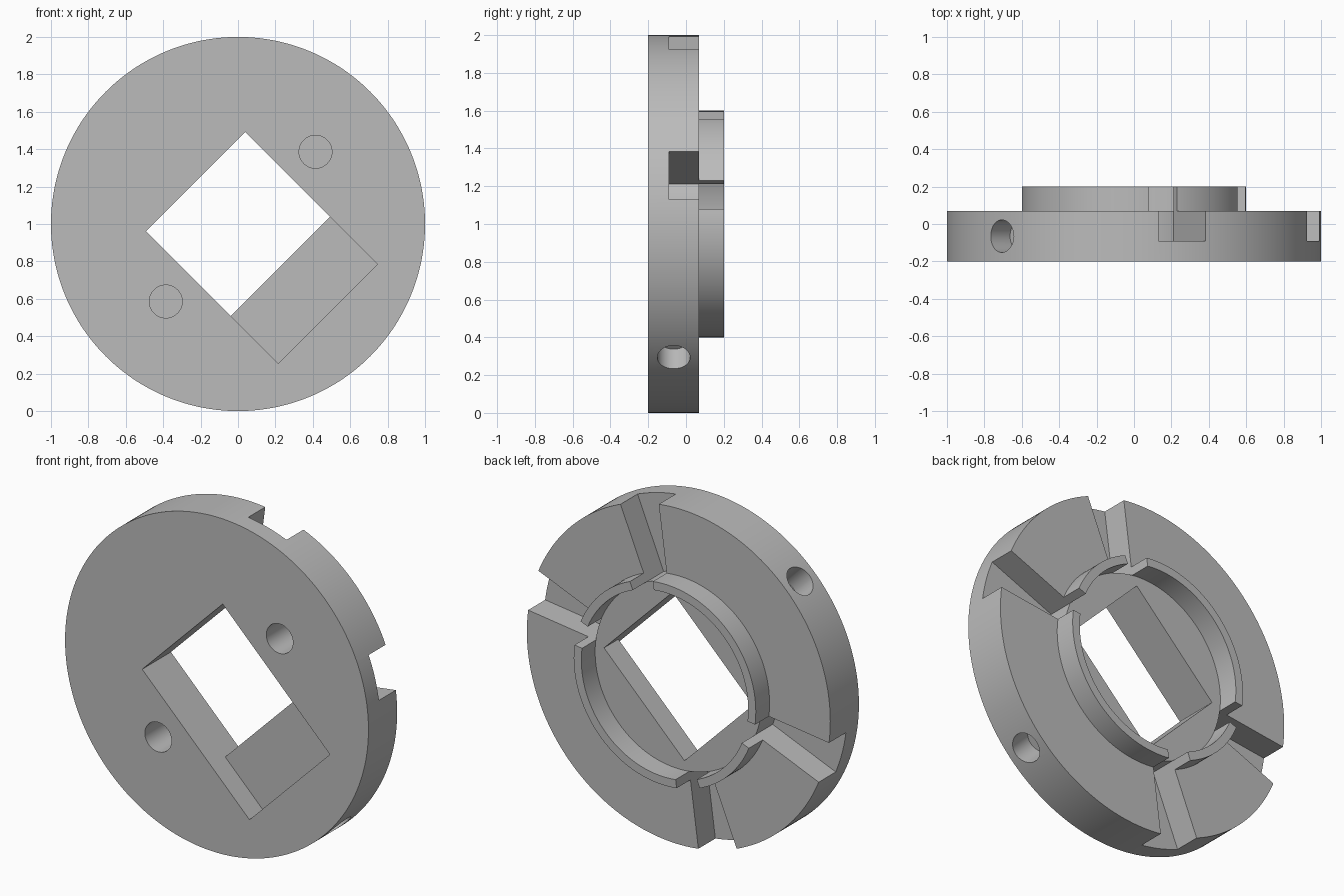
import bpy, bmesh
from math import sin, cos, radians
from mathutils import Matrix, Vector

if "Cube" in bpy.data.objects:
    bpy.data.objects.remove(bpy.data.objects["Cube"], do_unlink=True)

grey = bpy.data.materials.new("plain grey")
grey.use_nodes = True
COLOUR = (0.5, 0.5, 0.5, 1)
grey.diffuse_color = COLOUR
grey.node_tree.nodes["Principled BSDF"].inputs["Base Color"].default_value = COLOUR

FRONT, FACE, BACK = -0.2, 0.07, 0.2      # y levels of the plate and ring
BORE, RING = 0.55, 0.6                   # ring radii
ALONG = Vector((1, 0, -1)).normalized()  # long axis of the pocket
ACROSS = Vector((1, 0, 1)).normalized()
CENTRE = Vector((0, 0, 1))


def finish(name, bm):
    bmesh.ops.recalc_face_normals(bm, faces=bm.faces)
    mesh = bpy.data.meshes.new(name)
    bm.to_mesh(mesh)
    bm.free()
    mesh.materials.append(grey)
    obj = bpy.data.objects.new(name, mesh)
    bpy.context.collection.objects.link(obj)
    return obj


def prism(name, outline, y0, y1):
    """Extrude an outline of (x, z) points, relative to the centre, along y."""
    bm = bmesh.new()
    face = bm.faces.new([bm.verts.new((x, y0, z + 1)) for x, z in outline])
    out = bmesh.ops.extrude_face_region(bm, geom=[face])
    moved = [v for v in out["geom"] if isinstance(v, bmesh.types.BMVert)]
    bmesh.ops.translate(bm, verts=moved, vec=(0, y1 - y0, 0))
    return finish(name, bm)


def arc(radius, start, end):
    steps = max(8, round((end - start) / 1.5))
    angles = [radians(start + (end - start) * i / steps) for i in range(steps + 1)]
    return [(radius * cos(a), radius * sin(a)) for a in angles]


def sector(name, r0, r1, start, end, y0, y1):
    return prism(name, arc(r0, start, end) + arc(r1, start, end)[::-1], y0, y1)


def block(name, u0, u1, half, y0, y1):
    """Box lined up with the pocket's diagonal axis."""
    corners = [ALONG * u + ACROSS * v for u, v in
               ((u0, -half), (u1, -half), (u1, half), (u0, half))]
    return prism(name, [(c.x, c.z) for c in corners], y0, y1)


def drill(name, start, end, radius):
    """Cylinder between two points."""
    axis = end - start
    turn = axis.to_track_quat('Z', 'Y').to_matrix().to_4x4()
    bm = bmesh.new()
    bmesh.ops.create_cone(bm, cap_ends=True, segments=48, radius1=radius, radius2=radius,
                          depth=axis.length,
                          matrix=Matrix.Translation((start + end) / 2) @ turn)
    return finish(name, bm)


def cut(target, cutters):
    """Subtract the cutters, keep the result and discard the cutters."""
    for c in cutters:
        mod = target.modifiers.new("cut", 'BOOLEAN')
        mod.operation, mod.solver, mod.object = 'DIFFERENCE', 'EXACT', c
    graph = bpy.context.evaluated_depsgraph_get()
    mesh = bpy.data.meshes.new_from_object(target.evaluated_get(graph))
    target.modifiers.clear()
    target.data = mesh
    for c in cutters:
        bpy.data.objects.remove(c, do_unlink=True)


# Round base plate
plate = prism("base_plate", arc(1, 0, 360)[:-1], FRONT, FACE)

# Front pocket with its square through opening
cutters = [block("pocket_cutter", -0.32, 0.68, 0.375, FRONT - 0.1, -0.065),
           block("opening_cutter", -0.32, 0.32, 0.375, FRONT - 0.15, FACE + 0.1)]

for side in (-1, 1):
    # Blind screw holes in the front, beside the opening
    spot = CENTRE + ALONG * 0.02 + ACROSS * 0.566 * side
    cutters.append(drill("screw_hole_cutter", spot + Vector((0, FRONT - 0.1, 0)),
                         spot + Vector((0, 0.01, 0)), 0.088))
    # Blind holes drilled into the rim
    rim = CENTRE + Vector((0, -0.065, 0))
    cutters.append(drill("rim_hole_cutter", rim + ALONG * 1.2 * side,
                         rim + ALONG * 0.85 * side, 0.087))

# Wedge slots across the back
for middle in (15, 75, 195, 255):
    cutters.append(sector("slot_cutter", BORE, 1.1, middle - 7.5, middle + 7.5,
                          -0.09, FACE + 0.1))
cut(plate, cutters)

# Raised ring, split by the slots
parts = [plate]
for name, start, end in (("short_ring_left", 22.5, 67.5), ("long_ring_upper", 82.5, 187.5),
                         ("short_ring_right", 202.5, 247.5), ("long_ring_lower", 262.5, 367.5)):
    parts.append(sector(name, BORE, RING, start, end, FACE, BACK))

# Smooth the round walls, keep the edges crisp
bpy.ops.object.select_all(action='DESELECT')
for obj in parts:
    obj.select_set(True)
bpy.context.view_layer.objects.active = plate
bpy.ops.object.shade_smooth_by_angle(angle=radians(30))
